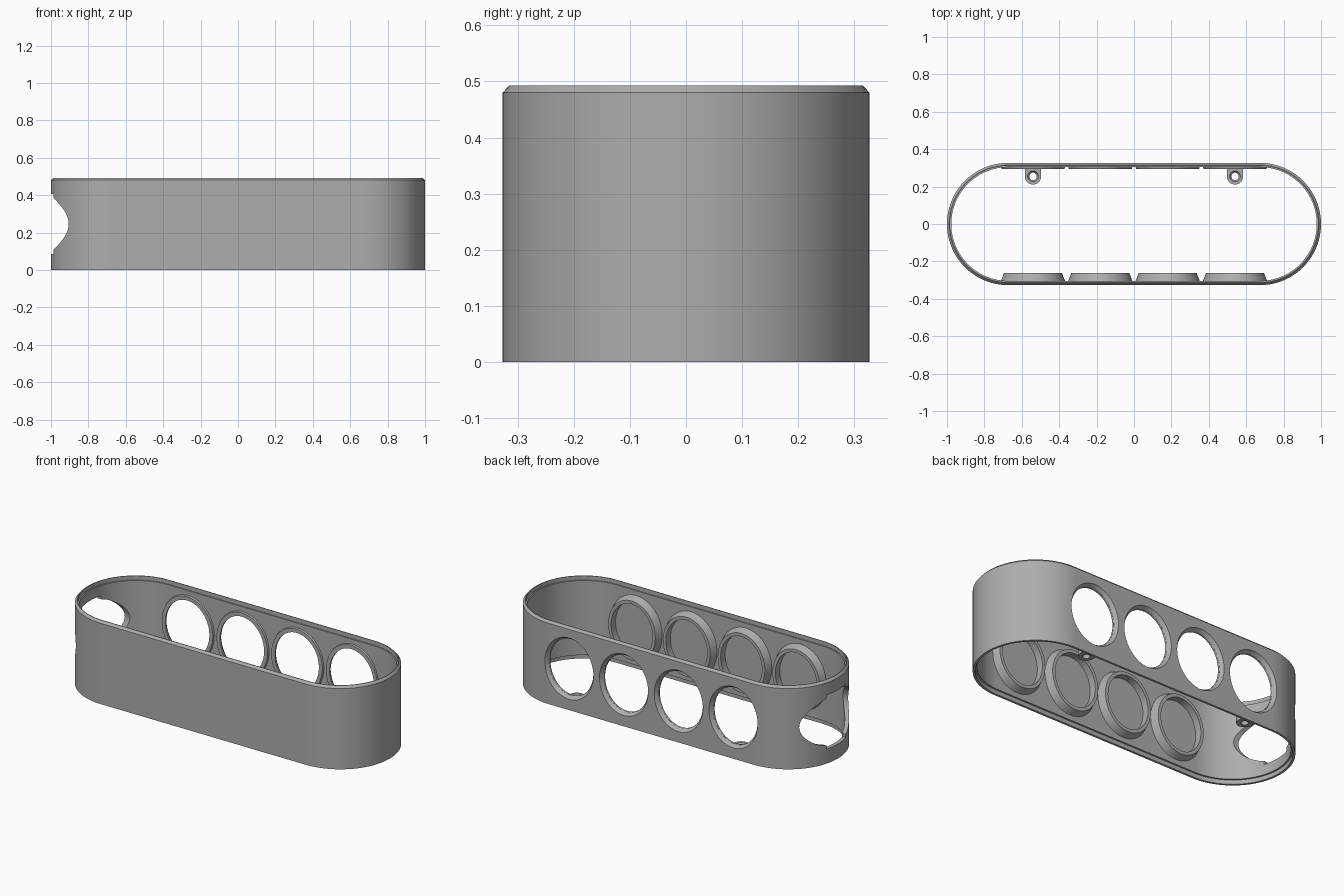
import bpy, bmesh, math

if "Cube" in bpy.data.objects:
    bpy.data.objects.remove(bpy.data.objects["Cube"])

HALF_LEN, RADIUS, HEIGHT = 0.673, 0.327, 0.493
MID = HEIGHT / 2
HOLE_XS = [-0.54, -0.18, 0.18, 0.54]

grey = bpy.data.materials.new("plain_grey")
grey.use_nodes = True
grey.diffuse_color = (0.42, 0.42, 0.42, 1)
grey.node_tree.nodes["Principled BSDF"].inputs["Base Color"].default_value = grey.diffuse_color


def loft(name, rings, closed=False):
    """Skin a stack of equal-length rings; cap the ends unless the stack loops."""
    bm = bmesh.new()
    loops = [[bm.verts.new(p) for p in ring] for ring in rings]
    pairs = list(zip(loops, loops[1:]))
    if closed:
        pairs.append((loops[-1], loops[0]))
    else:
        bm.faces.new(loops[0])
        bm.faces.new(loops[-1])
    for a, b in pairs:
        for i in range(len(a)):
            j = (i + 1) % len(a)
            bm.faces.new((a[i], a[j], b[j], b[i]))
    bmesh.ops.recalc_face_normals(bm, faces=bm.faces)
    mesh = bpy.data.meshes.new(name)
    bm.to_mesh(mesh)
    bm.free()
    mesh.materials.append(grey)
    obj = bpy.data.objects.new(name, mesh)
    bpy.context.collection.objects.link(obj)
    return obj


def stadium(r, z, n=48):
    pts = []
    for side in (1, -1):
        for i in range(n + 1):
            t = math.pi * i / n - math.pi / 2
            pts.append((side * (HALF_LEN + r * math.cos(t)), side * r * math.sin(t), z))
    return pts


def oval(cx, y, rx, n=64):
    """Upright oval in the wall plane, slightly taller than wide."""
    rz = rx + 0.022
    return [(cx + rx * math.cos(math.tau * i / n), y, MID + rz * math.sin(math.tau * i / n))
            for i in range(n)]


def select(obj):
    bpy.ops.object.select_all(action="DESELECT")
    obj.select_set(True)
    bpy.context.view_layer.objects.active = obj


def cut(obj, cutter):
    select(obj)
    mod = obj.modifiers.new("cut", "BOOLEAN")
    mod.operation, mod.solver, mod.object = "DIFFERENCE", "EXACT", cutter
    bpy.ops.object.modifier_apply(modifier=mod.name)
    bpy.data.objects.remove(cutter)


# Shell: chamfered top edge and a shallow rebate inside both rims
section = [(RADIUS, 0), (RADIUS, 0.48), (0.315, HEIGHT), (0.311, HEIGHT), (0.311, 0.468),
           (0.304, 0.468), (0.304, 0.025), (0.314, 0.025), (0.314, 0)]
shell = loft("shell", [stadium(r, z) for r, z in section], closed=True)

# Four countersunk oval windows through the back wall
for x in HOLE_XS:
    cut(shell, loft("window_cutter", [oval(x, 0.28, 0.145), oval(x, 0.305, 0.145),
                                      oval(x, 0.327, 0.16), oval(x, 0.34, 0.169)]))

# Wide oval port in one end, with a flat notch above and below
port = [(0.23 * math.cos(math.tau * i / 64), MID + 0.152 * math.sin(math.tau * i / 64))
        for i in range(64)]
cut(shell, loft("port_cutter", [[(x, y, z) for y, z in port] for x in (-1.1, -0.8)]))
notch = [(-0.09, MID - 0.16), (0.09, MID - 0.16), (0.09, MID + 0.16), (-0.09, MID + 0.16)]
cut(shell, loft("notch_cutter", [[(x, y, z) for y, z in notch] for x in (-1.1, -0.8)]))

parts = [shell]
for i, x in enumerate(HOLE_XS, 1):
    # Low collar behind each back window
    collar = [(0.172, 0.306), (0.168, 0.295), (0.145, 0.295), (0.145, 0.306)]
    parts.append(loft(f"window_collar_{i}", [oval(x, y, r) for r, y in collar], closed=True))
    # Deep tapered socket on the inside of the front wall
    socket = [(0.172, -0.306), (0.155, -0.262), (0.136, -0.262), (0.136, -0.306)]
    parts.append(loft(f"front_socket_{i}", [oval(x, y, r) for r, y in socket], closed=True))


def lug_outline(cx, r, z, n=24):
    pts = [(cx + r * math.cos(t), 0.255 + r * math.sin(t), z)
           for t in (math.pi + math.pi * i / n for i in range(n + 1))]
    return pts + [(cx + r, 0.308, z), (cx - r, 0.308, z)]


def circle(cx, r, z, n=32):
    return [(cx + r * math.cos(math.tau * i / n), 0.255 + r * math.sin(math.tau * i / n), z)
            for i in range(n)]


# Screw lugs low on the back wall, each with a countersunk hole
for side, x in (("left", 0.54), ("right", -0.54)):
    lug = loft(f"screw_lug_{side}", [lug_outline(x, 0.044, z) for z in (0.026, 0.056)])
    cut(lug, loft("screw_cutter", [circle(x, r, z) for r, z in
                                   ((0.02, 0.01), (0.02, 0.042), (0.03, 0.058), (0.03, 0.07))]))
    parts.append(lug)

for obj in parts:
    select(obj)
    bpy.ops.object.shade_smooth_by_angle(angle=math.radians(25))
